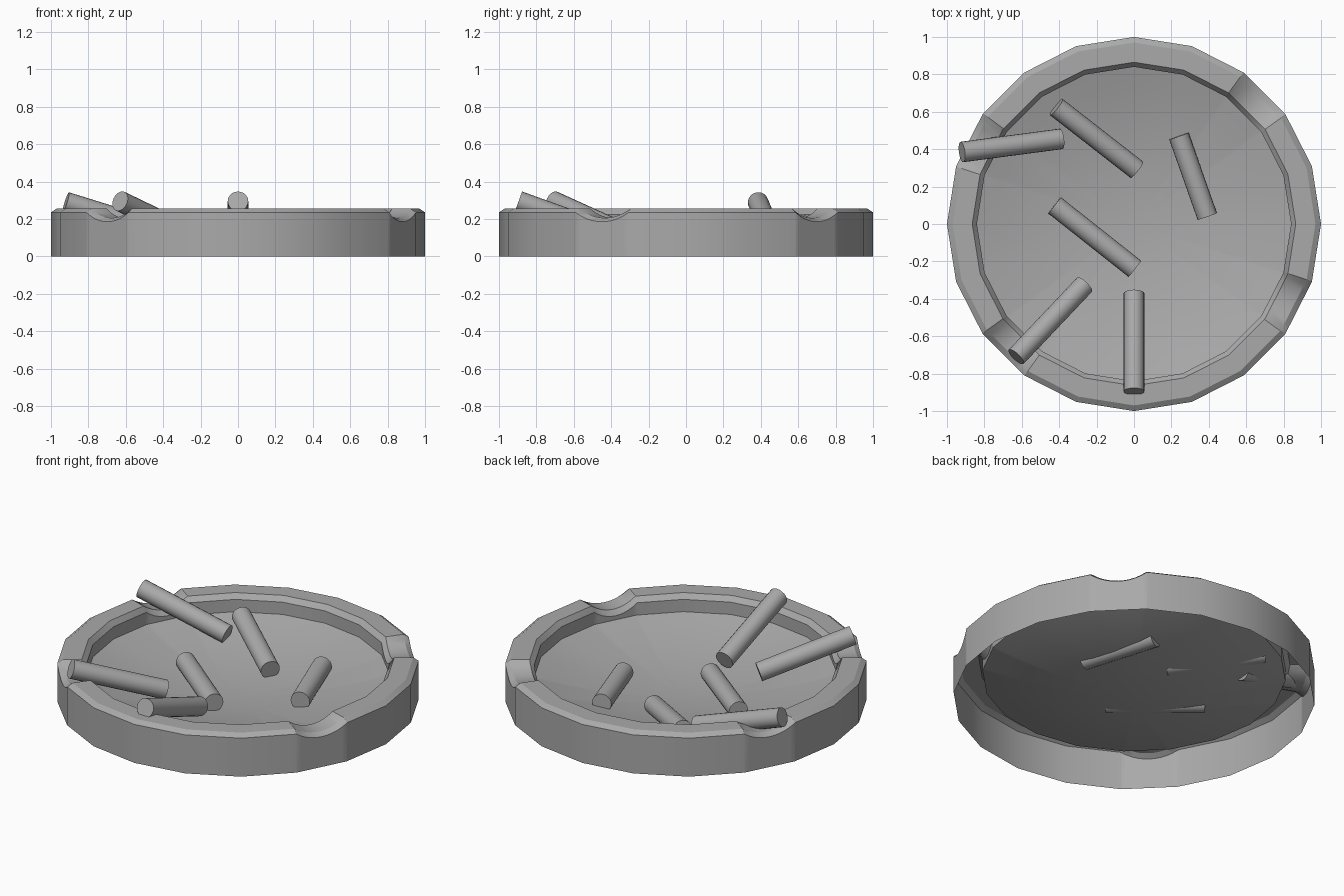
import bpy, bmesh, math
from mathutils import Vector

cube = bpy.data.objects.get("Cube")
if cube:
    bpy.data.objects.remove(cube, do_unlink=True)

grey = bpy.data.materials.new("plain grey")
grey.use_nodes = True
COLOUR = (0.4, 0.4, 0.4, 1)
grey.diffuse_color = COLOUR
grey.node_tree.nodes["Principled BSDF"].inputs["Base Color"].default_value = COLOUR

SIDES = 20
STEP = 2 * math.pi / SIDES
NOTCHES = [math.radians(a) for a in (45, 153, 225, 333)]
HALF, DEPTH = 0.16, 0.05


def finish(name, bm):
    bmesh.ops.recalc_face_normals(bm, faces=bm.faces)
    mesh = bpy.data.meshes.new(name)
    bm.to_mesh(mesh)
    bm.free()
    mesh.materials.append(grey)
    obj = bpy.data.objects.new(name, mesh)
    bpy.context.collection.objects.link(obj)
    bpy.ops.object.select_all(action='DESELECT')
    obj.select_set(True)
    bpy.context.view_layer.objects.active = obj
    bpy.ops.object.shade_smooth_by_angle(angle=math.radians(30))
    return obj


def polygon_radius(a):
    return math.cos(STEP / 2) / math.cos(a % STEP - STEP / 2)


def notch_drop(a):
    # circular dip centred on each notch direction
    big = (HALF ** 2 + DEPTH ** 2) / (2 * DEPTH)
    for n in NOTCHES:
        t = abs((a - n + math.pi) % (2 * math.pi) - math.pi)
        if t < HALF:
            return math.sqrt(big ** 2 - t ** 2) - (big - DEPTH)
    return 0


# Dish: open-bottomed shell, rim profile swept round a polygon
angles = {round(i * STEP, 5) for i in range(SIDES)}
for n in NOTCHES:
    angles |= {round((n + HALF * k / 5) % (2 * math.pi), 5) for k in range(-5, 6)}
angles = sorted(angles)

# radius, height, share of the notch depth
profile = [(1, 0, 0), (1, 0.235, 1), (0.97, 0.255, 1),
           (0.865, 0.255, 1), (0.84, 0.225, 1), (0.84, 0.15, 0)]
for k in range(7, 0, -1):
    profile.append((0.84 * k / 8, 0.02 + 0.13 * (k / 8) ** 2, 0))

bm = bmesh.new()
rings = []
for r, z, share in profile:
    rings.append([bm.verts.new((r * polygon_radius(a) * math.cos(a),
                                r * polygon_radius(a) * math.sin(a),
                                z - share * notch_drop(a))) for a in angles])
count = len(angles)
for low, high in zip(rings, rings[1:]):
    for i in range(count):
        j = (i + 1) % count
        bm.faces.new((low[i], low[j], high[j], high[i]))
centre = bm.verts.new((0, 0, 0.02))
for i in range(count):
    bm.faces.new((rings[-1][i], rings[-1][(i + 1) % count], centre))
dish = finish("dish", bm)


# Sticks: plain round rods between two points
def stick(name, start, end, radius=0.055):
    a, b = Vector(start), Vector(end)
    bm = bmesh.new()
    bmesh.ops.create_cone(bm, cap_ends=True, segments=20, radius1=radius,
                          radius2=radius, depth=(b - a).length)
    turn = (b - a).to_track_quat('Z', 'Y').to_matrix().to_4x4()
    bmesh.ops.transform(bm, matrix=turn, verts=bm.verts)
    bmesh.ops.translate(bm, vec=(a + b) / 2, verts=bm.verts)
    return finish(name, bm)


stick("rim_stick_left", (-0.92, 0.385, 0.29), (-0.39, 0.455, 0.125))
stick("rim_stick_corner", (-0.63, -0.71, 0.295), (-0.265, -0.325, 0.12))
stick("rim_stick_front", (0, -0.895, 0.295), (0, -0.37, 0.105))
stick("floor_stick_back", (-0.415, 0.625, 0.17), (0.015, 0.29, 0.08))
stick("floor_stick_middle", (-0.425, 0.1, 0.088), (0.005, -0.24, 0.078))
stick("floor_stick_side", (0.24, 0.47, 0.098), (0.392, 0.04, 0.086))
